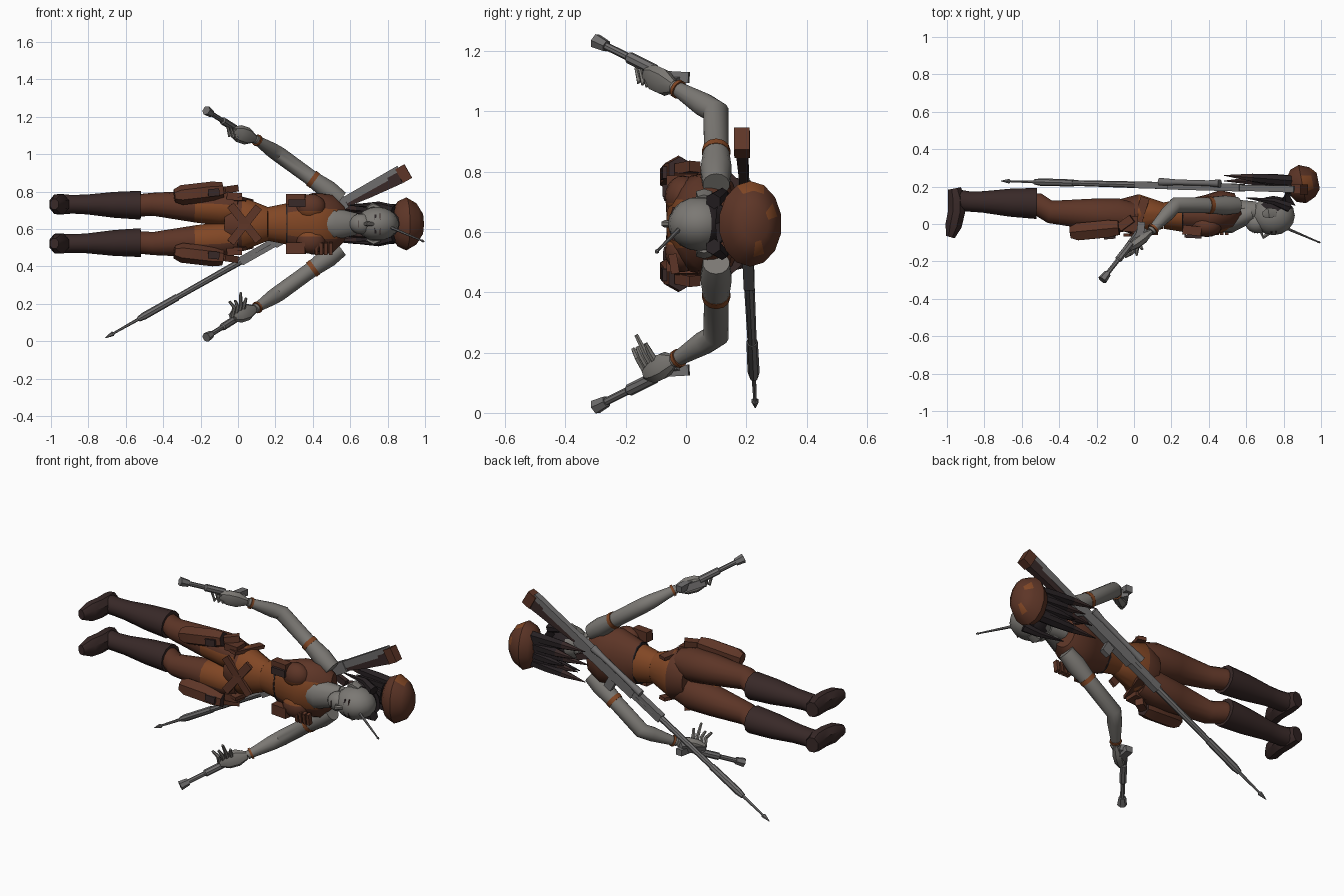
import bpy, bmesh, math
from mathutils import Vector

if "Cube" in bpy.data.objects:
    bpy.data.objects.remove(bpy.data.objects["Cube"])
MIDDLE = .627  # height of the symmetry plane


def material(name, red, green, blue):
    made = bpy.data.materials.new(name)
    made.use_nodes = True
    made.diffuse_color = (red, green, blue, 1)
    shader = made.node_tree.nodes["Principled BSDF"]
    shader.inputs["Base Color"].default_value = made.diffuse_color
    return made


SKIN = material("grey skin", .2, .19, .175)
ORANGE = material("orange cloth", .22, .062, .018)
BROWN = material("brown leather", .11, .036, .02)
DARK = material("dark leather", .04, .022, .021)
STEEL = material("grey steel", .16, .155, .155)
BLACK = material("dark trim", .02, .015, .017)


def finish(name, bm, materials, rule):
    bmesh.ops.recalc_face_normals(bm, faces=bm.faces)
    mesh = bpy.data.meshes.new(name)
    bm.to_mesh(mesh)
    bm.free()
    part = bpy.data.objects.new(name, mesh)
    bpy.context.collection.objects.link(part)
    for colour in materials:
        mesh.materials.append(colour)
    if rule:
        for face in mesh.polygons:
            face.material_index = int(rule(face.center - Vector((0, 0, MIDDLE)), face.normal))
    bpy.ops.object.select_all(action='DESELECT')
    part.select_set(True)
    bpy.context.view_layer.objects.active = part
    bpy.ops.object.shade_smooth_by_angle(angle=math.radians(40))


def tube(name, path, radii, *materials, flat=1, side=1, sides=12, rule=None, spin=0):
    """Loft ellipses along a path whose z is measured outwards from the middle."""
    bm = bmesh.new()
    points = [Vector((p[0], p[1], MIDDLE + side * p[2])) for p in path]
    rings = []
    for i, (point, radius) in enumerate(zip(points, radii)):
        before, after = points[max(i - 1, 0)], points[min(i + 1, len(points) - 1)]
        along = (after - before).normalized()
        up = Vector((1, 0, 0)) if abs(along.y) > .9 else Vector((0, 1, 0))
        across = along.cross(up).normalized() * radius
        deep = across.cross(along) * flat
        angles = [math.tau * k / sides + spin for k in range(sides)]
        rings.append([bm.verts.new(point + across * math.cos(a) + deep * math.sin(a))
                      for a in angles])
    for first, second in zip(rings, rings[1:]):
        for k in range(sides):
            n = (k + 1) % sides
            bm.faces.new((first[k], first[n], second[n], second[k]))
    bm.faces.new(rings[0])
    bm.faces.new(rings[-1])
    finish(name, bm, materials, rule)


def bar(name, start, end, width, depth, colour, side=1):
    radius = width * math.sqrt(2)
    tube(name, [start, end], [radius, radius], colour,
         flat=depth / width, side=side, sides=4, spin=math.pi / 4)


def band(name, start, end, at, radius, colour, side=1, flat=1):
    """Short sleeve around a limb."""
    path = [start.lerp(end, at - .03), start.lerp(end, at + .03)]
    tube(name, path, [radius, radius], colour, side=side, flat=flat)


def blob(name, centre, size, *materials, rule=None):
    bm = bmesh.new()
    bmesh.ops.create_uvsphere(bm, u_segments=16, v_segments=10, radius=1)
    bmesh.ops.scale(bm, vec=size, verts=bm.verts)
    bmesh.ops.translate(bm, vec=Vector(centre) + Vector((0, 0, MIDDLE)), verts=bm.verts)
    finish(name, bm, materials, rule)


# Joints of one half of the body
hip, knee = Vector((0, .04, .08)), Vector((-.45, .065, .105))
cuff, ankle = Vector((-.52, .11, .1)), Vector((-.88, .12, .105))
shoulder, elbow = Vector((.55, .1, .13)), Vector((.22, .1, .37))
wrist, knuckles = Vector((.09, -.04, .455)), Vector((-.03, -.13, .495))
muzzle, breech = Vector((-.17, -.3, .607)), Vector((.05, -.02, .468))
holster_end, holster_top = Vector((-.34, -.045, .15)), Vector((-.08, -.02, .18))

# Torso
pelvis, belly = Vector((-.07, .05, 0)), Vector((.16, .045, 0))
ribs, chest, neck = Vector((.26, .045, 0)), Vector((.4, .045, 0)), Vector((.56, .1, 0))
tube("hips", [pelvis, pelvis.lerp(belly, .4), belly], [.11, .145, .09], BROWN, ORANGE,
     flat=.78, sides=18, rule=lambda c, n: c.x > .07)
tube("waist", [belly, ribs], [.09, .11], ORANGE, flat=.8, sides=18)
tube("jacket", [ribs, chest, chest.lerp(neck, .6), neck], [.12, .165, .16, .1], BROWN, ORANGE,
     flat=.68, sides=24, rule=lambda c, n: n.y < -.3 and abs(c.z) < .075)
band("jacket_hem", ribs, chest, 0, .124, BLACK, flat=.7)
tube("scarf", [(.45, 0, 0), (.5, .02, 0), (.63, .06, 0)], [.06, .09, .06], SKIN, flat=.8)

for half, side in (("upper", 1), ("lower", -1)):
    # Chest, pouches and belts
    blob(half + "_chest", (.39, -.01, side * .09), (.08, .06, .07), BROWN, ORANGE,
         rule=lambda c, n: abs(c.z) < .07)
    bar(half + "_chest_pouch", (.26, -.03, .13), (.36, -.04, .13), .03, .025, BROWN, side)
    bar(half + "_belt_front", (-.04, -.06, .1), (.11, -.05, -.09), .022, .008, BROWN, side)
    bar(half + "_belt_side", (0, -.05, .135), (.06, .14, .12), .01, .024, BROWN, side)

    # Leg and boot
    tube(half + "_leg", [hip, hip.lerp(knee, .2), hip.lerp(knee, .5), knee, cuff, cuff.lerp(ankle, .1)],
         [.075, .095, .085, .062, .06, .055], BROWN, ORANGE, side=side, sides=14,
         rule=lambda c, n: c.x > -.3 and c.y < .03 and abs(c.z) < .1)
    tube(half + "_boot", [cuff, cuff.lerp(ankle, .4), cuff.lerp(ankle, .8), ankle, (-.96, .13, .105)],
         [.077, .069, .053, .05, .053], DARK, side=side, flat=1.08)
    tube(half + "_foot", [(-.96, .19, .105), (-.95, .14, .105), (-.95, .06, .105),
                          (-.965, -.01, .105), (-.982, -.07, .105)],
         [.045, .058, .058, .056, .03], DARK, side=side, flat=.85, sides=8, spin=math.pi / 8)

    # Thigh holster, open at the top
    tube(half + "_holster", [holster_end, holster_end.lerp(holster_top, .15),
                             holster_end.lerp(holster_top, .8), holster_top],
         [.035, .053, .053, .043], BROWN, DARK, side=side, sides=6,
         rule=lambda c, n: n.x > .6)
    bar(half + "_holster_grip", holster_top, (-.01, .03, .19), .018, .022, BROWN, side)
    bar(half + "_hip_pouch", (-.06, 0, .15), (.02, 0, .145), .02, .04, BROWN, side)
    bar(half + "_thigh_patch", (-.16, -.075, .165), (-.1, -.07, .17), .02, .008, DARK, side)

    # Arm, bands and hand
    tube(half + "_arm", [shoulder, shoulder.lerp(elbow, .2), shoulder.lerp(elbow, .5), elbow,
                         elbow.lerp(wrist, .3), wrist],
         [.045, .053, .042, .043, .04, .023], SKIN, side=side, sides=14)
    band(half + "_arm_band", shoulder, elbow, .45, .047, ORANGE, side)
    band(half + "_wrist_band", elbow, wrist, .9, .032, ORANGE, side)
    tube(half + "_hand", [wrist, wrist.lerp(knuckles, .35), wrist.lerp(knuckles, .7), knuckles],
         [.022, .047, .047, .028], SKIN, flat=.7, side=side, sides=8)
    for k in range(4):
        root = wrist.lerp(knuckles, .55 + k * .15)
        if side > 0:  # closed grip
            bend = root + Vector((-.015, -.025, -.022))
            tip = bend + Vector((-.01, -.01, .045))
        else:  # one finger stretched out, the rest curled
            bend = root + Vector((.01, -.03, -.05))
            reach = .065 if k == 1 else .03
            tip = bend + Vector((.01 - k * .012, -reach / 2, -reach))
        tube(half + "_finger", [root, bend, tip], [.013, .011, .007], SKIN, side=side, sides=6)

    # Pistol
    tube(half + "_pistol_barrel", [breech.lerp(muzzle, at) for at in (.3, .6, .62, .9)],
         [.02, .02, .013, .013], STEEL, side=side, sides=8)
    tube(half + "_pistol_muzzle", [breech.lerp(muzzle, .87), muzzle], [.02, .026],
         STEEL, side=side, sides=6)
    bar(half + "_pistol_body", breech, knuckles, .02, .02, STEEL, side)
    bar(half + "_pistol_grip", (.04, .01, .485), (.03, -.08, .49), .018, .02, STEEL, side)

    # Eye, brow, ear and side hair
    bar(half + "_eye", (.735, -.05, .022), (.735, -.04, .05), .005, .004, BLACK, side)
    bar(half + "_brow", (.76, -.05, .02), (.76, -.04, .055), .003, .004, DARK, side)
    tube(half + "_ear", [(.76, .06, .085), (.72, .06, .1), (.69, .05, .085)],
         [.012, .016, .008], SKIN, flat=2, side=side, sides=6)
    tube(half + "_side_hair", [(.83, .09, .075), (.75, .12, .1), (.6, .14, .1)],
         [.028, .02, .003], BLACK, side=side, sides=6)

# Pouch flap on one side, cartridges on the other
bar("pouch_flap", (.27, -.065, .11), (.36, -.07, .11), .02, .008, DARK)
for k in range(4):
    x = .42 + k / 40
    bar("cartridge", (x, -.045, .1), (x, -.035, .165), .009, .014, BROWN, -1)

# Head
tube("neck", [(.55, .08, 0), (.65, .07, 0)], [.05, .05], SKIN)
blob("head", (.745, .045, 0), (.115, .105, .09), SKIN, BLACK,
     rule=lambda c, n: c.y > .08 and c.x > .7)
blob("jaw", (.66, .005, 0), (.065, .055, .055), SKIN)
tube("nose", [(.74, -.04, 0), (.69, -.07, 0), (.68, -.04, 0)], [.008, .013, .01], SKIN, sides=6)
bar("mouth", (.645, -.047, -.018), (.645, -.047, .018), .002, .004, DARK)

# Large tied hair with hanging strands
bun_base, bun_top = Vector((.83, .2, 0)), Vector((.985, .23, 0))
tube("hair_bun", [bun_base.lerp(bun_top, at) for at in (0, .15, .45, .8, 1)],
     [.075, .12, .142, .11, .06], BROWN, ORANGE, flat=.75, sides=14,
     rule=lambda c, n: .92 < c.x < .97 and math.sin(c.z * 60) > .75)
tube("hair_tie", [(.81, .11, 0), bun_base, (.87, .2, 0)], [.07, .078, .07], BLACK, flat=.8)
for k in range(-3, 4):
    start = bun_base + Vector((.03, .03, k * .025))
    end = Vector((.48 + k % 3 * .07, .23 + k % 2 * .03, k * .03))
    tube("hair_strand", [start, start.lerp(end, .3), start.lerp(end, .6), end],
         [.03, .03, .024, .002], DARK, BLACK, sides=6, rule=lambda c, n: c.x > .65)
pin, pin_tip = Vector((.82, -.025, -.02)), Vector((.995, -.1, -.095))
tube("hairpin", [pin, pin_tip], [.008, .004], STEEL, sides=6)
tube("hairpin_tip", [pin.lerp(pin_tip, .9), pin.lerp(pin_tip, .95), pin_tip],
     [.003, .008, .002], STEEL, sides=6)


# Long rifle slung across the back
def rifle(at, lift=0, out=0):
    point = Vector((-.71, .23, -.61)).lerp(Vector((.9, .185, .3)), at)
    return point + Vector((-lift / 2, out, lift * .87))


tube("rifle_spike", [rifle(0), rifle(.025), rifle(.03), rifle(.12)],
     [.002, .013, .006, .009], STEEL, sides=6)
tube("rifle_muzzle", [rifle(.11), rifle(.13), rifle(.24)], [.014, .02, .019], STEEL, sides=8)
tube("rifle_barrel", [rifle(.22), rifle(.55)], [.015, .019], STEEL, sides=8)
bar("rifle_fore_end", rifle(.45), rifle(.62), .024, .018, STEEL)
bar("rifle_body", rifle(.56), rifle(.8), .032, .02, STEEL)
tube("rifle_scope", [rifle(at, .045, .02) for at in (.54, .6, .7, .74)],
     [.021, .015, .015, .022], STEEL)
bar("rifle_magazine", rifle(.64, -.02), rifle(.64, -.1), .025, .014, STEEL)
bar("rifle_grip", rifle(.74, -.02), rifle(.77, -.09), .018, .014, DARK)
tube("rifle_stock", [rifle(.78, .01), rifle(.98, .01)], [.028, .032], STEEL,
     flat=.8, sides=4, spin=math.pi / 4)
tube("rifle_stock_cheek", [rifle(.8, -.01), rifle(.87, -.02), rifle(.97, -.03)],
     [.025, .035, .045], DARK, flat=.6, sides=4, spin=math.pi / 4)
bar("rifle_butt_plate", rifle(.97, -.02), rifle(1, -.02), .042, .026, BROWN)
